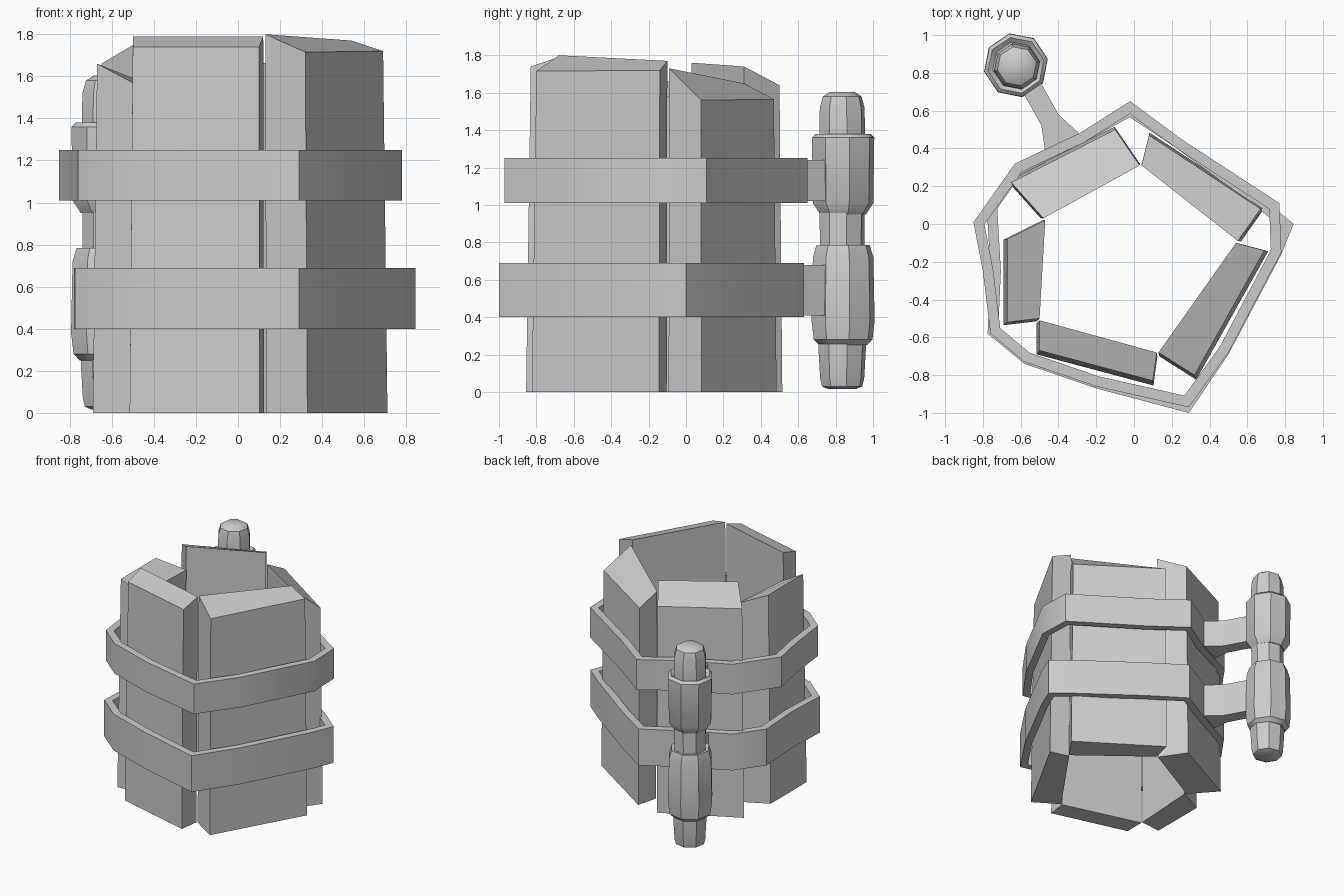
import bpy, bmesh, math
from mathutils import Vector

if "Cube" in bpy.data.objects:
    bpy.data.objects.remove(bpy.data.objects["Cube"])


def make(name, verts, faces, smooth=False):
    me = bpy.data.meshes.new(name)
    me.from_pydata(verts, [], faces)
    bm = bmesh.new()
    bm.from_mesh(me)
    bmesh.ops.recalc_face_normals(bm, faces=bm.faces)
    bm.to_mesh(me)
    bm.free()
    ob = bpy.data.objects.new(name, me)
    bpy.context.collection.objects.link(ob)
    if smooth:
        bpy.ops.object.select_all(action='DESELECT')
        ob.select_set(True)
        bpy.context.view_layer.objects.active = ob
        bpy.ops.object.shade_smooth_by_angle(angle=math.radians(35))
    return ob


def prism(name, outline, z0, tops, flare=1.0):
    """Upright block; each corner has its own top height, base scaled by flare."""
    n = len(outline)
    verts = [(x * flare, y * flare, z0) for x, y in outline]
    verts += [(x, y, z) for (x, y), z in zip(outline, tops)]
    faces = [tuple(range(n)), tuple(range(n, 2 * n))]
    faces += [(i, (i + 1) % n, n + (i + 1) % n, n + i) for i in range(n)]
    return make(name, verts, faces)


def inset(outline, d):
    """Mitred inward offset of a clockwise outline."""
    pts = [Vector(p) for p in outline]
    out = []
    for i, p in enumerate(pts):
        a = (p - pts[i - 1]).normalized()
        b = (pts[(i + 1) % len(pts)] - p).normalized()
        na, nb = Vector((a.y, -a.x)), Vector((b.y, -b.x))
        out.append(p + (na + nb) * d / (1 + na.dot(nb)))
    return out


def hoop(name, outline, z0, z1, thick=0.055):
    inner = inset(outline, thick)
    n = len(outline)
    verts = [(p[0], p[1], z) for ring, z in
             ((outline, z0), (outline, z1), (inner, z1), (inner, z0)) for p in ring]
    faces = [(k * n + i, k * n + (i + 1) % n,
              (k + 1) % 4 * n + (i + 1) % n, (k + 1) % 4 * n + i)
             for k in range(4) for i in range(n)]
    return make(name, verts, faces, True)


def lathe(name, profile, centre, sides=8, turn=0.2):
    """Turned part from (radius, z) rings with flat caps."""
    verts, faces = [], []
    for r, z in profile:
        for i in range(sides):
            a = turn + math.tau * i / sides
            verts.append((centre[0] + r * math.cos(a), centre[1] + r * math.sin(a), z))
    for k in range(len(profile) - 1):
        for i in range(sides):
            j = (i + 1) % sides
            faces.append((k * sides + i, k * sides + j, (k + 1) * sides + j, (k + 1) * sides + i))
    faces.append(tuple(range(sides)))
    faces.append(tuple(range(len(verts) - sides, len(verts))))
    return make(name, verts, faces, True)


# Five wooden staves: inner, inner, outer, outer corners with top heights
staves = {
    "stave_front": ([(-.50, -.51), (.12, -.68), (.10, -.83), (-.50, -.67)], [1.79, 1.79, 1.74, 1.74]),
    "stave_right": ([(.13, -.68), (.54, -.10), (.69, -.14), (.32, -.80)], [1.80, 1.77, 1.72, 1.715]),
    "stave_back_right": ([(.55, -.09), (.04, .31), (.08, .47), (.67, .08)], [1.73, 1.65, 1.565, 1.56]),
    "stave_back_left": ([(.03, .31), (-.48, .03), (-.65, .22), (-.10, .50)], [1.74, 1.76, 1.66, 1.64]),
    "stave_left": ([(-.47, .02), (-.50, -.50), (-.67, -.52), (-.67, -.08)], [1.58, 1.57, 1.66, 1.66]),
}
for name, (outline, tops) in staves.items():
    prism(name, outline, 0.0, tops, 1.03)

# Two bent metal hoops (outlines run clockwise)
hoop("upper_hoop", [(-.85, .01), (-.63, .32), (-.29, .48), (-.02, .65), (.25, .45), (.77, .11),
                    (.78, -.15), (.50, -.68), (.29, -.97), (-.20, -.86), (-.58, -.73),
                    (-.76, -.58), (-.80, -.25)], 1.01, 1.25)
hoop("lower_hoop", [(-.78, .10), (-.63, .31), (-.29, .48), (-.02, .63), (.25, .45), (.70, .12),
                    (.845, 0), (.78, -.16), (.50, -.69), (.29, -1.0), (-.20, -.87), (-.58, -.74),
                    (-.775, -.58), (-.76, -.25)], .40, .69)

# Arms joining the hoops to the handle
arm = [(-.47, .38), (-.49, .52), (-.60, .72), (-.50, .76), (-.40, .58), (-.28, .47)]
prism("upper_arm", arm, 1.02, [1.24] * 6)
prism("lower_arm", arm, .41, [.68] * 6)

# Handle grip with two sleeves
grip = (-.62, .835)
lathe("handle_grip", [(.075, .015), (.11, .03), (.12, .07), (.13, .24), (.122, .80), (.125, 1.38),
                      (.122, 1.52), (.105, 1.58), (.065, 1.605)], grip)
lathe("upper_sleeve", [(.125, .95), (.165, 1.01), (.17, 1.36), (.15, 1.38), (.125, 1.36)], (-.625, .84))
lathe("lower_sleeve", [(.13, .25), (.16, .28), (.172, .38), (.165, .72), (.145, .785), (.122, .78)], (-.625, .84))
